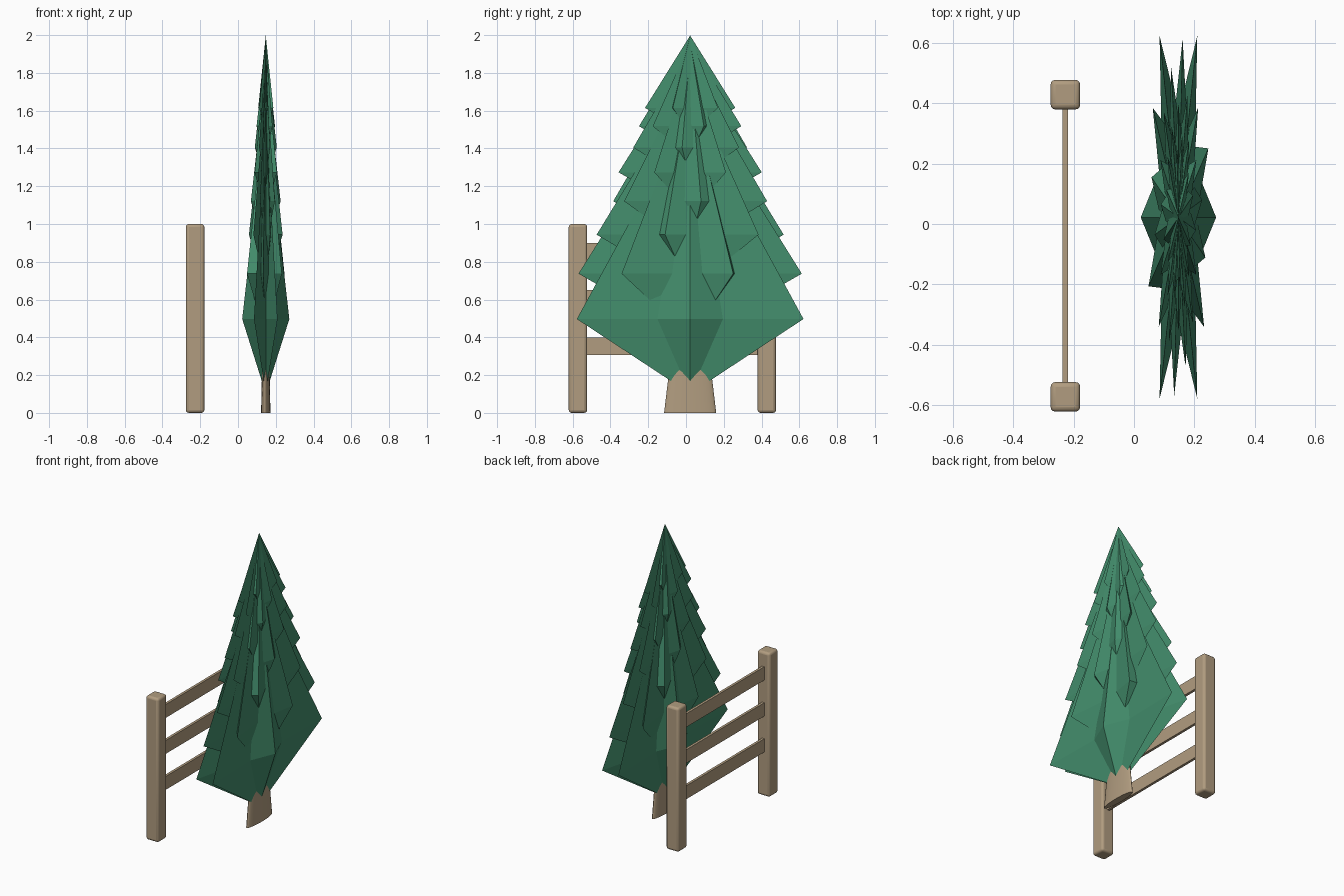
import bpy, bmesh
from math import cos, sin, pi, radians
from mathutils import Matrix

cube = bpy.data.objects.get("Cube")
if cube:
    bpy.data.objects.remove(cube, do_unlink=True)

TREE_X, TREE_Y, FLATTEN = 0.147, 0.022, 0.18
POINTS = 6


def material(name, rgb):
    mat = bpy.data.materials.new(name)
    mat.use_nodes = True
    mat.diffuse_color = (*rgb, 1)
    mat.node_tree.nodes["Principled BSDF"].inputs["Base Color"].default_value = (*rgb, 1)
    return mat


green = material("pine_green", (0.056, 0.268, 0.15))
wood = material("weathered_wood", (0.44, 0.335, 0.215))


def add_object(name, bm, mat):
    bmesh.ops.recalc_face_normals(bm, faces=bm.faces)
    mesh = bpy.data.meshes.new(name)
    bm.to_mesh(mesh)
    bm.free()
    mesh.materials.append(mat)
    obj = bpy.data.objects.new(name, mesh)
    bpy.context.collection.objects.link(obj)
    return obj


def smooth(obj, angle):
    bpy.ops.object.select_all(action='DESELECT')
    obj.select_set(True)
    bpy.context.view_layer.objects.active = obj
    bpy.ops.object.shade_smooth_by_angle(angle=radians(angle))


def foliage_star(name, radius, z, bottom, top, turn):
    """Double pyramid on a star outline, squashed in x."""
    bm = bmesh.new()
    ring = []
    for i in range(2 * POINTS):
        r = radius * (0.5 if i % 2 else 1)
        a = turn + pi * i / POINTS
        ring.append(bm.verts.new((TREE_X + FLATTEN * r * cos(a), TREE_Y + r * sin(a), z)))
    tips = [bm.verts.new((TREE_X, TREE_Y, h)) for h in (bottom, top)]
    for i, v in enumerate(ring):
        for tip in tips:
            bm.faces.new((ring[i - 1], v, tip))
    return add_object(name, bm, green)


def box(name, low, high, mat, bevel=0):
    bm = bmesh.new()
    bmesh.ops.create_cube(bm, size=1)
    for v in bm.verts:
        v.co = [(a + b) / 2 + c * (b - a) for a, b, c in zip(low, high, v.co)]
    obj = add_object(name, bm, mat)
    if bevel:
        mod = obj.modifiers.new("Rounded edges", 'BEVEL')
        mod.width = bevel
        mod.segments = 3
        smooth(obj, 40)
    return obj


# Foliage: shrinking six-pointed tiers, each turned a little further
z, scale = 0.497, 1.0
for tier in range(8):
    foliage_star(f"foliage_tier_{tier + 1}", 0.693 * scale, z,
                 z - 0.395 * scale, z + 1.1 * scale, radians(22.5 * tier))
    z += 0.24 * scale
    scale *= 0.86

# Trunk: tapered and as flat as the foliage
bm = bmesh.new()
bmesh.ops.create_cone(bm, cap_ends=True, segments=32, radius1=0.138, radius2=0.09, depth=0.4,
                      matrix=Matrix.Translation((TREE_X, TREE_Y, 0.2)) @ Matrix.Diagonal((FLATTEN, 1, 1, 1)))
smooth(add_object("trunk", bm, wood), 50)

# Fence posts and rails
for name, y in (("front_post", -0.572), ("back_post", 0.428)):
    box(name, (-0.276, y - 0.049, 0), (-0.178, y + 0.049, 1), wood, 0.016)
for name, top in (("lower_rail", 0.4), ("middle_rail", 0.65), ("upper_rail", 0.9)):
    box(name, (-0.236, -0.572, top - 0.093), (-0.218, 0.428, top), wood)
